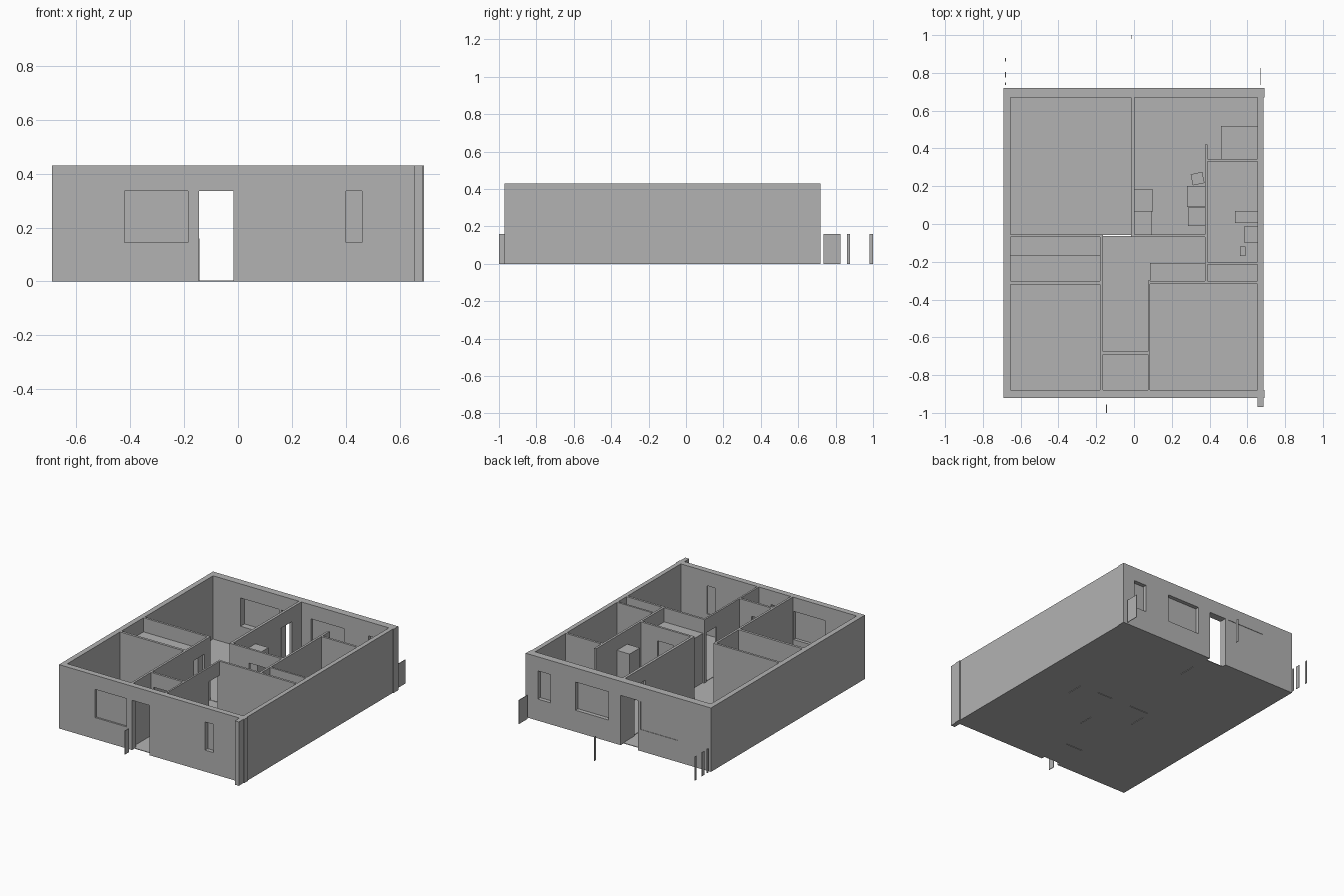
import bpy, bmesh
from mathutils import Vector, Matrix

if "Cube" in bpy.data.objects:
    bpy.data.objects.remove(bpy.data.objects["Cube"], do_unlink=True)

GREY = (0.45, 0.45, 0.45, 1)
plaster = bpy.data.materials.new("plain_grey")
plaster.use_nodes = True
plaster.diffuse_color = GREY
plaster.node_tree.nodes["Principled BSDF"].inputs["Base Color"].default_value = GREY

H = 0.43          # wall height
DOOR = 0.335      # door and window head
SILL = 0.145


def box(name, x, y, z, turn=0):
    lo, hi = Vector((x[0], y[0], z[0])), Vector((x[1], y[1], z[1]))
    bm = bmesh.new()
    bmesh.ops.create_cube(bm, size=1)
    bmesh.ops.scale(bm, vec=hi - lo, verts=bm.verts)
    bmesh.ops.rotate(bm, matrix=Matrix.Rotation(turn, 3, 'Z'), verts=bm.verts)
    bmesh.ops.translate(bm, vec=(lo + hi) / 2, verts=bm.verts)
    mesh = bpy.data.meshes.new(name)
    bm.to_mesh(mesh)
    bm.free()
    mesh.materials.append(plaster)
    ob = bpy.data.objects.new(name, mesh)
    bpy.context.collection.objects.link(ob)
    return ob


def wall(name, x, y, doors=(), windows=()):
    """Wall with openings given as ranges along its longer direction."""
    ob = box(name, x, y, (0, H))
    along_x = x[1] - x[0] > y[1] - y[0]
    holes = [(d, (-0.1, DOOR)) for d in doors] + [(w, (SILL, DOOR)) for w in windows]
    for span, z in holes:
        if along_x:
            cut = box("cutter", span, (y[0] - 0.05, y[1] + 0.05), z)
        else:
            cut = box("cutter", (x[0] - 0.05, x[1] + 0.05), span, z)
        cut.hide_render = True
        mod = ob.modifiers.new("opening", 'BOOLEAN')
        mod.operation, mod.solver, mod.object = 'DIFFERENCE', 'EXACT', cut
        bpy.context.view_layer.objects.active = ob
        bpy.ops.object.modifier_apply(modifier=mod.name)
        bpy.data.objects.remove(cut, do_unlink=True)
    return ob


# Outer walls
ENTRY = (-0.145, -0.017)
wall("front_wall", (-0.69, 0.69), (-0.92, -0.88), [ENTRY], [(-0.42, -0.185), (0.40, 0.46)])
wall("back_wall", (-0.69, 0.69), (0.67, 0.72), [ENTRY],
     [(-0.45, -0.165), (0.075, 0.32), (0.505, 0.60)])
wall("right_wall", (-0.69, -0.655), (-0.88, 0.67))
wall("left_wall", (0.655, 0.685), (-0.88, 0.67))
wall("left_wall_end", (0.655, 0.685), (-0.97, -0.92))

# Window panes
for name, span, y in (("front_wide", (-0.42, -0.185), -0.905),
                      ("front_narrow", (0.40, 0.46), -0.89),
                      ("back_wide", (-0.45, -0.165), 0.714),
                      ("back_middle", (0.075, 0.32), 0.69),
                      ("back_narrow", (0.505, 0.60), 0.69)):
    box(name + "_pane", span, (y - 0.003, y + 0.003), (SILL, DOOR))

# Inner walls
wall("hall_right_wall", (-0.18, -0.165), (-0.88, -0.055), [(-0.23, -0.12)])
wall("hall_left_wall", (0.073, 0.085), (-0.88, -0.30), [(-0.43, -0.32)])
wall("porch_wall", (-0.165, 0.073), (-0.69, -0.675), [ENTRY])
wall("right_bedroom_wall", (-0.655, -0.18), (-0.32, -0.303))
wall("living_room_wall", (-0.655, -0.18), (-0.07, -0.055))
wall("left_bedroom_wall", (0.085, 0.655), (-0.318, -0.303))
wall("kitchen_front_wall", (0, 0.375), (-0.07, -0.055), [(0.13, 0.25)])
wall("kitchen_side_wall", (-0.015, 0.003), (-0.07, 0.67), [(0.45, 0.57)])
wall("bathroom_side_wall", (0.375, 0.39), (-0.303, 0.42), [(-0.18, -0.07)])
wall("bathroom_front_wall", (0.39, 0.655), (-0.215, -0.202))
wall("bathroom_back_wall", (0.39, 0.655), (0.33, 0.345))

# Built-in cupboards
box("right_wardrobe", (-0.655, -0.18), (-0.168, -0.07), (0, DOOR))
box("middle_wardrobe", (0.085, 0.375), (-0.303, -0.207), (0, DOOR))
box("left_wardrobe", (0.39, 0.655), (-0.303, -0.215), (0, DOOR))

# Kitchen and bathroom fittings
box("kitchen_tall_unit", (0.003, 0.10), (0.067, 0.182), (0, DOOR))
box("kitchen_counter", (0.003, 0.095), (-0.055, 0.067), (0, 0.14))
box("larder", (0.28, 0.375), (0.09, 0.20), (0, DOOR))
box("stove", (0.285, 0.375), (-0.01, 0.087), (0, 0.14))
box("stool", (0.305, 0.368), (0.21, 0.27), (0, 0.08), turn=0.2)
box("bathtub", (0.46, 0.655), (0.345, 0.52), (0, 0.1))
box("toilet", (0.535, 0.655), (0.005, 0.07), (0, 0.08))
box("washbasin", (0.585, 0.655), (-0.10, -0.01), (0, 0.14))
box("bin", (0.56, 0.59), (-0.17, -0.12), (0, 0.05))

# Room floors, leaving gaps under the inner doors
rooms = {
    "right_bedroom": ((-0.655, -0.175), (-0.88, -0.312)),
    "dressing_room": ((-0.655, -0.175), (-0.308, -0.063)),
    "living_room": ((-0.655, -0.008), (-0.059, 0.69)),
    "porch": ((-0.171, 0.078), (-0.895, -0.684)),
    "hall": ((-0.171, 0.078), (-0.68, -0.063)),
    "hall_side": ((0.078, 0.38), (-0.31, -0.063)),
    "left_bedroom": ((0.081, 0.655), (-0.88, -0.312)),
    "kitchen": ((-0.004, 0.38), (-0.059, 0.67)),
    "bathroom": ((0.384, 0.655), (-0.308, 0.335)),
    "back_room": ((0.38, 0.655), (0.339, 0.67)),
}
for name, (x, y) in rooms.items():
    box(name + "_floor", x, y, (0, 0.004))

# Thin upright panels standing outside
panels = [(-0.145, -1.0, -0.955), (0.668, 0.735, 0.825), (-0.68, 0.735, 0.75),
          (-0.68, 0.775, 0.805), (-0.68, 0.86, 0.878), (-0.015, 0.98, 1.0)]
for x, y0, y1 in panels:
    box("outside_panel", (x - 0.002, x + 0.002), (y0, y1), (0, 0.16))
